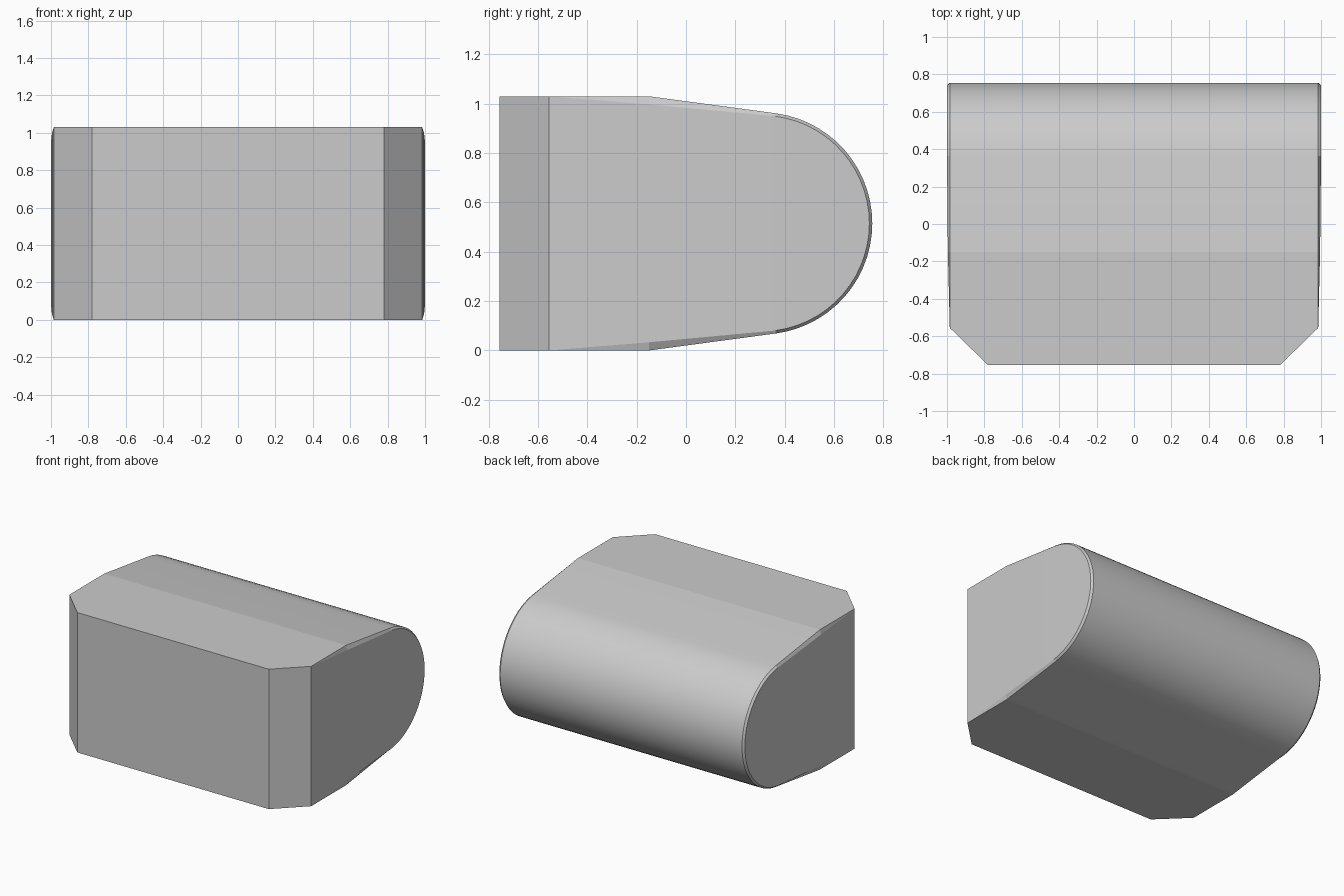
import bpy, bmesh, math

if "Cube" in bpy.data.objects:
    bpy.data.objects.remove(bpy.data.objects["Cube"])

MID = 0.515            # mid height of the symmetric profile
ARC = 28               # segments of the rounded back

def profile(front_y, inset=0.0, bend_drop=0.0):
    """Side profile (y, z): flat front, short taper, round back."""
    pts = [(front_y, 2 * MID), (-0.15, 2 * MID - bend_drop)]
    for i in range(ARC + 1):
        a = math.radians(82.5 - 165 * i / ARC)
        r = 0.45 - inset
        pts.append((0.305 + r * math.cos(a), MID + r * math.sin(a)))
    pts += [(-0.15, bend_drop), (front_y, 0)]
    return pts

bm = bmesh.new()

def ring(x, pts):
    return [bm.verts.new((x, y, z)) for y, z in pts]

def panel(rim, side):
    """Slightly raised end panel that runs into the rim at the front."""
    inner_pts = profile(-0.555, 0.012, 0.033)[1:-1]
    inner = ring(side, inner_pts)
    inner[0].co.x = inner[-1].co.x = side * 0.995
    loop = [rim[0]] + inner + [rim[-1]]
    for i in range(len(rim) - 1):
        quad = []
        for v in (rim[i], rim[i + 1], loop[i + 1], loop[i]):
            if v not in quad:
                quad.append(v)
        bm.faces.new(quad)
    bm.faces.new((rim[0], inner[0], inner[-1], rim[-1]))
    bm.faces.new((inner[0], inner[1], inner[-2], inner[-1]))
    bm.faces.new(inner[1:-1])

# Body with chamfered front corners
rings = [ring(x, profile(y)) for x, y in
         ((-0.985, -0.555), (-0.78, -0.755), (0.78, -0.755), (0.985, -0.555))]
n = len(rings[0])
for a, b in zip(rings, rings[1:]):
    for i in range(n):
        j = (i + 1) % n
        bm.faces.new((a[i], a[j], b[j], b[i]))

# End panels
panel(rings[0], -1)
panel(rings[-1], 1)
bmesh.ops.recalc_face_normals(bm, faces=bm.faces)

mesh = bpy.data.meshes.new("rounded_block")
bm.to_mesh(mesh)
bm.free()
block = bpy.data.objects.new("rounded_block", mesh)
bpy.context.collection.objects.link(block)
bpy.context.view_layer.objects.active = block
block.select_set(True)
bpy.ops.object.shade_smooth_by_angle(angle=math.radians(7))
